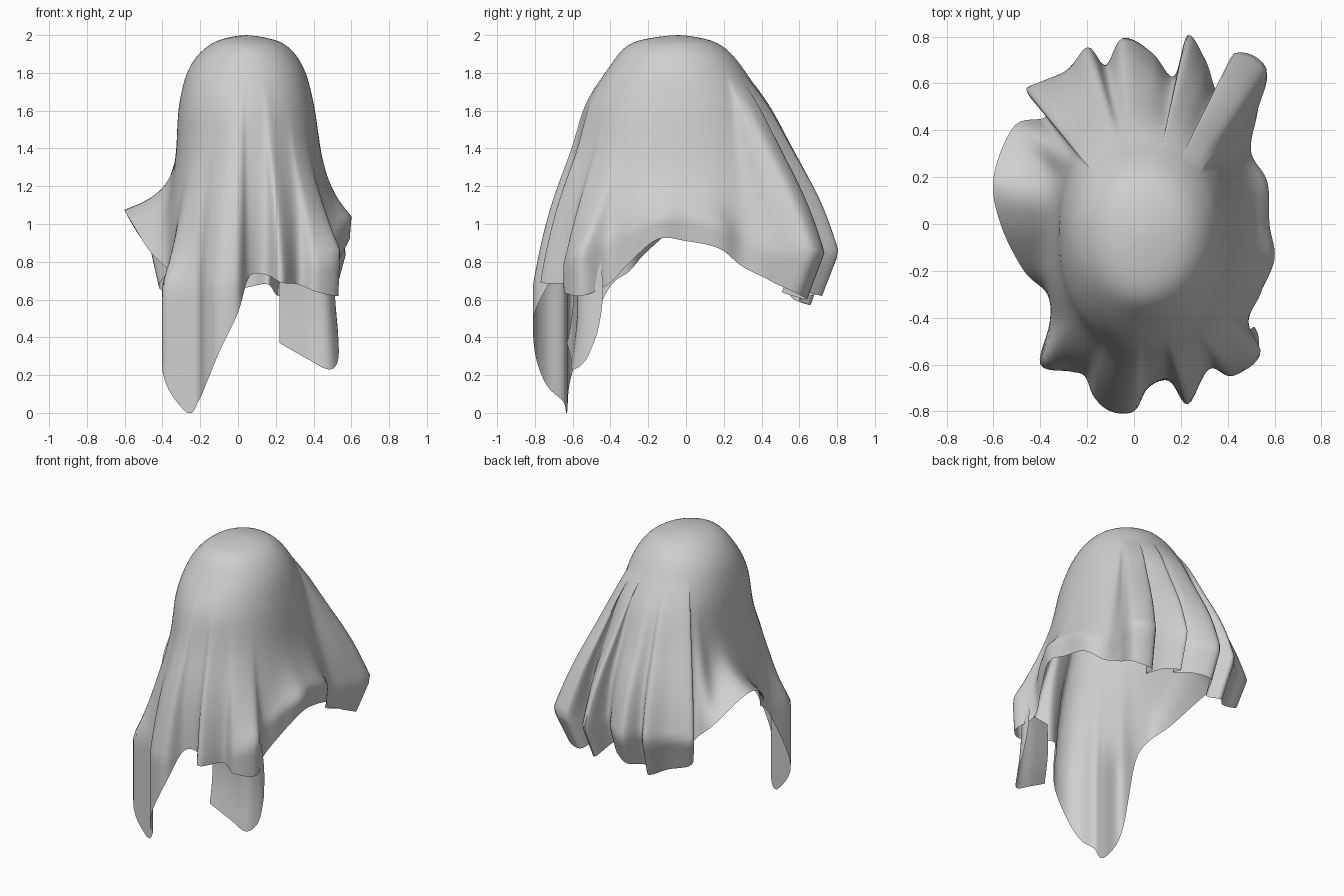
import bpy
import bmesh
from math import atan2, cos, sin, sqrt, pi
from mathutils import Vector

if "Cube" in bpy.data.objects:
    bpy.data.objects.remove(bpy.data.objects["Cube"])

CENTRE = Vector((0.04, -0.04))

# Lower edge of the cloth, anticlockwise from the +x side: x, y, z
HEM = [
    (.58, 0, .91), (.57, .18, .87), (.50, .31, .77), (.53, .48, .70),
    (.57, .67, .63), (.43, .73, .60), (.36, .57, .64), (.31, .70, .64),
    (.23, .81, .62), (.17, .63, .68), (.08, .73, .67), (-.05, .80, .64),
    (-.12, .68, .60), (-.20, .76, .57), (-.30, .65, .60), (-.46, .58, .66),
    (-.38, .46, .78), (-.51, .42, .92), (-.60, .20, 1.07), (-.57, 0, 1.02),
    (-.47, -.20, .86), (-.37, -.30, .75), (-.36, -.42, .64), (-.40, -.60, .22),
    (-.27, -.63, 0), (-.21, -.65, .06), (-.17, -.74, .15), (-.10, -.80, .32),
    (0, -.80, .53), (.06, -.70, .72), (.15, -.67, .73), (.23, -.77, .69),
    (.32, -.62, .68), (.42, -.65, .64), (.54, -.56, .62), (.49, -.42, .68),
    (.54, -.30, .80), (.60, -.15, .92),
]

# Half widths toward -x, +x, -y, +y at even steps of sqrt(depth below the crown)
STEP = 0.2
BODY = [
    (0, 0, 0, 0), (.17, .19, .24, .20), (.29, .30, .36, .33),
    (.35, .36, .47, .44), (.37, .40, .51, .51), (.41, .45, .59, .62),
    (.44, .49, .64, .66),
]

# Lower edge of the loose corner hanging behind the front hem
CORNER = [(.22, -.63, .37), (.36, -.61, .29), (.48, -.60, .23),
          (.53, -.53, .28), (.53, -.47, .42)]


def spline(points, u, closed=False):
    """Smooth curve through evenly spaced points."""
    n = len(points)
    i = int(u)
    f = u - i

    def at(k):
        return Vector(points[k % n if closed else max(0, min(n - 1, k))])
    a, b, c, d = (at(i + k) for k in (-1, 0, 1, 2))
    return b + (c - a) * (f / 2) + (a * 2 - b * 5 + c * 4 - d) * (f * f / 2) \
        + (b * 3 - a - c * 3 + d) * (f ** 3 / 2)


def body_point(angle, z):
    """Rounded form under the cloth, seen at one height."""
    w = spline(BODY, min(sqrt(max(0, 2 - z)) / STEP, len(BODY) - 1))
    c, s = cos(angle), sin(angle)
    a = max(w[1] if c > 0 else w[0], 1e-6)
    b = max(w[3] if s > 0 else w[2], 1e-6)
    power = 2.0 + 0.5 * min(1, 2 - z)
    r = (abs(c / a) ** power + abs(s / b) ** power) ** (-1 / power)
    return CENTRE + Vector((c, s)) * r


def drape(hem, k):
    """Point at fraction k of the way from the crown to the hem."""
    flat = hem.xy - CENTRE
    angle = atan2(flat.y, flat.x)
    z = 2 - (2 - hem.z) * k ** 1.6
    side = cos(angle)
    # Height of the widest spread: the +x side and the back tuck in below it
    if side > 0:
        widest = 0.68 + 0.37 * side ** 2
    else:
        widest = 0.68
    back = max(0, min(1, (hem.y - 0.35) / 0.15))
    widest += (0.85 - widest) * back
    # Folds start at the shoulder and open out; the sides flare late
    fall = (1.78 - z) / (1.78 - max(hem.z, widest))
    fall = max(0, min(1, fall))
    blend = fall ** (1.3 + (8 if side < 0 else 5) * side ** 2 * (1 - back))
    p = body_point(angle, z).lerp(hem.xy, blend)
    tuck = max(0, widest - z) * (0.45 * back + 0.15 * max(0, side) ** 2)
    p = CENTRE + (p - CENTRE) * (1 - tuck)
    return Vector((p.x, p.y, z))


def sheet(name, columns, closed, material):
    """Join columns of points into one smooth cloth surface."""
    bm = bmesh.new()
    grid = [[bm.verts.new(p) for p in col] for col in columns]
    last = len(grid) if closed else len(grid) - 1
    for i in range(last):
        a, b = grid[i], grid[(i + 1) % len(grid)]
        for j in range(len(a) - 1):
            bm.faces.new((a[j], a[j + 1], b[j + 1], b[j]))
    bmesh.ops.remove_doubles(bm, verts=bm.verts, dist=1e-5)
    bmesh.ops.recalc_face_normals(bm, faces=bm.faces)
    mesh = bpy.data.meshes.new(name)
    bm.to_mesh(mesh)
    bm.free()
    mesh.materials.append(material)
    obj = bpy.data.objects.new(name, mesh)
    bpy.context.collection.objects.link(obj)
    bpy.ops.object.select_all(action="DESELECT")
    obj.select_set(True)
    bpy.context.view_layer.objects.active = obj
    bpy.ops.object.shade_smooth_by_angle(angle=pi / 3)


def make_material(name, colour):
    mat = bpy.data.materials.new(name)
    mat.use_nodes = True
    mat.diffuse_color = colour
    mat.node_tree.nodes["Principled BSDF"].inputs["Base Color"].default_value = colour
    return mat


cloth = make_material("pale grey cloth", (0.62, 0.62, 0.62, 1))

# Main draped cloth
PER_POINT, ROWS = 6, 44
columns = []
for i in range(len(HEM) * PER_POINT):
    hem = spline(HEM, i / PER_POINT, closed=True)
    hem.z = max(hem.z, 0)
    columns.append([drape(hem, j / ROWS) for j in range(ROWS + 1)])
sheet("draped_cloth", columns, True, cloth)

# Loose corner at the front
columns = []
for i in range((len(CORNER) - 1) * PER_POINT + 1):
    low = spline(CORNER, i / PER_POINT)
    top = Vector((low.x * 0.9 + 0.02, low.y * 0.96, 0.8))
    columns.append([top.lerp(low, j / 8) + Vector((0, 0.02 * sin(j / 8 * pi), 0))
                    for j in range(9)])
sheet("hanging_corner", columns, False, cloth)
